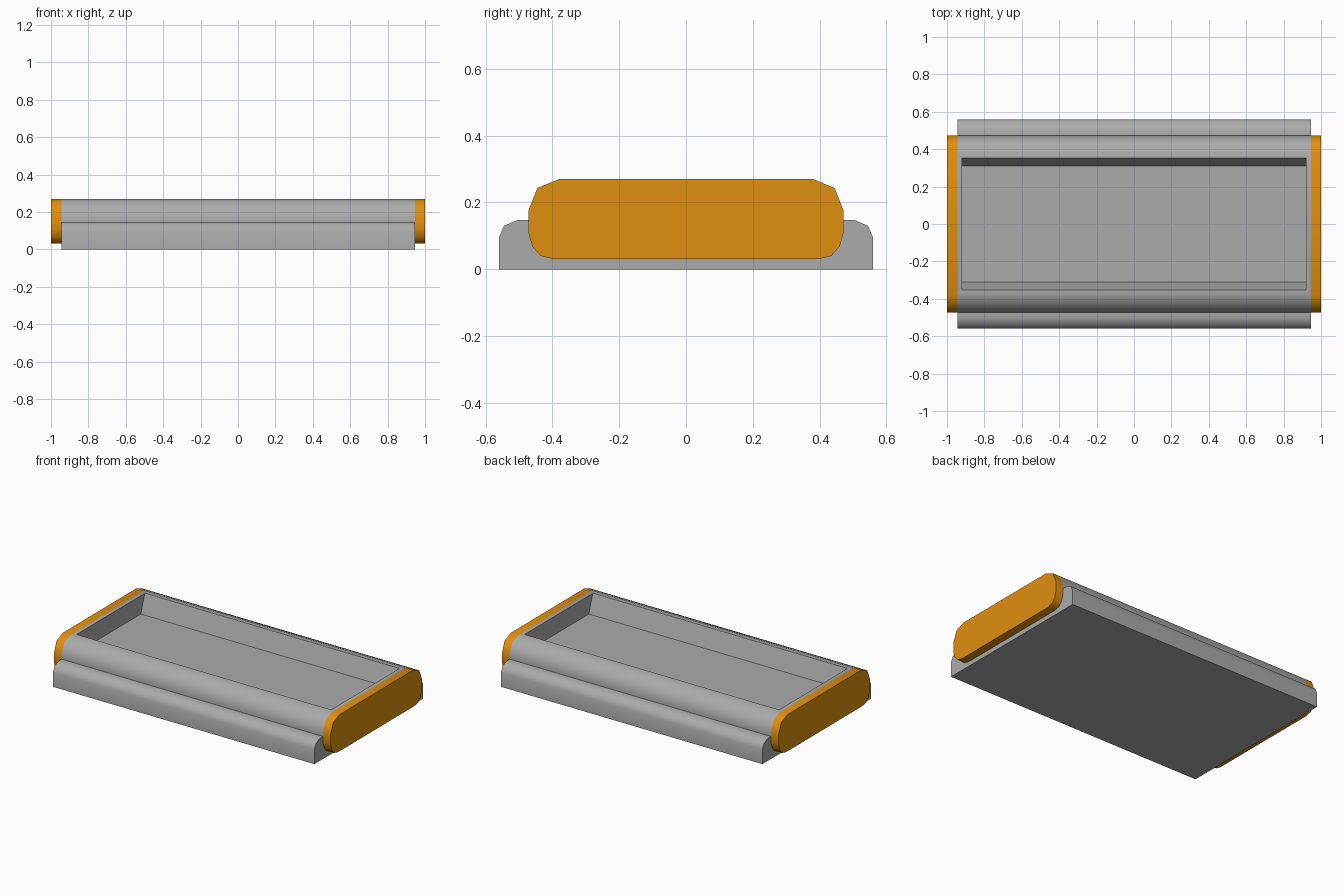
import bpy, bmesh, math

if "Cube" in bpy.data.objects:
    bpy.data.objects.remove(bpy.data.objects["Cube"])


def material(name, rgb):
    m = bpy.data.materials.new(name)
    m.diffuse_color = (*rgb, 1)
    m.use_nodes = True
    m.node_tree.nodes["Principled BSDF"].inputs["Base Color"].default_value = m.diffuse_color
    return m


grey = material("grey", (0.41, 0.41, 0.41))
orange = material("orange", (0.745, 0.275, 0.0045))


def prism(name, half, x0, x1, mat):
    """Mirror a half profile of (y, z) points and extrude it along x."""
    pts = half + [(-y, z) for y, z in reversed(half)]
    bm = bmesh.new()
    face = bm.faces.new([bm.verts.new((x0, y, z)) for y, z in pts])
    ext = bmesh.ops.extrude_face_region(bm, geom=[face])
    verts = [v for v in ext["geom"] if isinstance(v, bmesh.types.BMVert)]
    bmesh.ops.translate(bm, verts=verts, vec=(x1 - x0, 0, 0))
    bmesh.ops.recalc_face_normals(bm, faces=bm.faces)
    me = bpy.data.meshes.new(name)
    bm.to_mesh(me)
    bm.free()
    me.materials.append(mat)
    ob = bpy.data.objects.new(name, me)
    bpy.context.collection.objects.link(ob)
    return ob


def smooth(ob):
    bpy.ops.object.select_all(action='DESELECT')
    ob.select_set(True)
    bpy.context.view_layer.objects.active = ob
    bpy.ops.object.shade_smooth_by_angle(angle=math.radians(50))


# Shared rounded shoulder
shoulder = [(0.472, 0.175), (0.445, 0.243), (0.38, 0.27)]

# Tray body with a stepped ledge along front and back
body = prism("tray_body", [(0.56, 0), (0.56, 0.095), (0.545, 0.13), (0.505, 0.147),
                           (0.472, 0.147)] + shoulder, -0.945, 0.945, grey)

# Recess with sloped front and back walls
cutter = prism("recess_cutter", [(0.31, 0.15), (0.353, 0.27), (0.353, 0.35)],
               -0.92, 0.92, grey)
cutter.hide_render = True
mod = body.modifiers.new("recess", 'BOOLEAN')
mod.operation = 'DIFFERENCE'
mod.solver = 'EXACT'
mod.object = cutter
bpy.context.view_layer.objects.active = body
body.select_set(True)
bpy.ops.object.modifier_apply(modifier=mod.name)
bpy.data.objects.remove(cutter)
smooth(body)

# Rounded end caps
cap = [(0.395, 0.03), (0.435, 0.04), (0.46, 0.068), (0.472, 0.11)] + shoulder
for name, x0, x1 in (("left_end_cap", -1, -0.945), ("right_end_cap", 0.945, 1)):
    smooth(prism(name, cap, x0, x1, orange))
